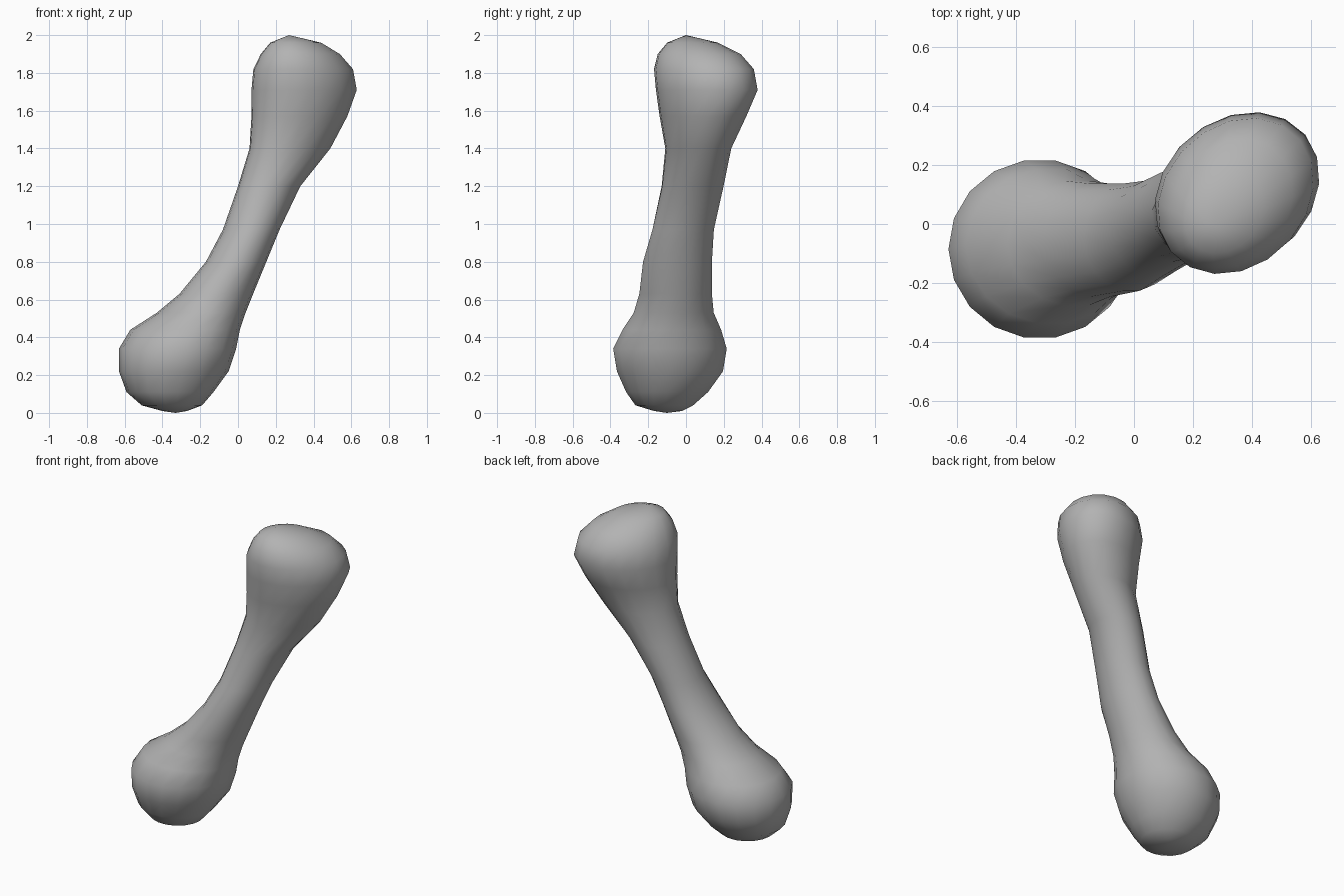
import bpy
import bmesh
import math

SIDES = 18

# Cross-sections from bottom to top: height, x range, y range, diagonal skew
SECTIONS = [
    (0.01, -0.40, -0.27, -0.17, -0.02, 0),
    (0.04, -0.51, -0.19, -0.27, 0.04, 0),
    (0.11, -0.59, -0.13, -0.32, 0.12, 0),
    (0.22, -0.63, -0.05, -0.37, 0.20, 0),
    (0.34, -0.63, -0.01, -0.39, 0.22, 0),
    (0.44, -0.57, 0.01, -0.34, 0.19, 0),
    (0.53, -0.43, 0.04, -0.28, 0.15, 0),
    (0.63, -0.31, 0.08, -0.25, 0.14, 0),
    (0.80, -0.17, 0.15, -0.23, 0.14, 0),
    (0.97, -0.08, 0.22, -0.18, 0.15, 0),
    (1.20, 0.00, 0.33, -0.13, 0.20, 0.1),
    (1.40, 0.06, 0.49, -0.11, 0.24, 0.2),
    (1.57, 0.07, 0.58, -0.14, 0.32, 0.2),
    (1.71, 0.07, 0.63, -0.16, 0.38, 0.2),
    (1.82, 0.08, 0.61, -0.17, 0.36, 0.2),
    (1.90, 0.12, 0.54, -0.15, 0.29, 0.2),
    (1.96, 0.17, 0.44, -0.10, 0.17, 0.2),
]


def remove_default_cube():
    cube = bpy.data.objects.get("Cube")
    if cube:
        bpy.data.objects.remove(cube, do_unlink=True)


def make_material(name, colour):
    material = bpy.data.materials.new(name)
    material.use_nodes = True
    material.diffuse_color = colour
    shader = material.node_tree.nodes["Principled BSDF"]
    shader.inputs["Base Color"].default_value = colour
    shader.inputs["Roughness"].default_value = 0.8
    return material


def add_ring(bm, height, x_min, x_max, y_min, y_max, skew):
    """Add one skewed oval cross-section that fills the given ranges."""
    centre_x, centre_y = (x_min + x_max) / 2, (y_min + y_max) / 2
    radius_x, radius_y = (x_max - x_min) / 2, (y_max - y_min) / 2
    ring = []
    for side in range(SIDES):
        angle = math.tau * side / SIDES
        x = centre_x + radius_x * math.cos(angle - skew / 2)
        y = centre_y + radius_y * math.sin(angle + skew / 2)
        ring.append(bm.verts.new((x, y, height)))
    return ring


def bridge(bm, lower, upper):
    """Join two neighbouring rings with a band of quads."""
    for side in range(SIDES):
        following = (side + 1) % SIDES
        bm.faces.new((lower[side], lower[following],
                      upper[following], upper[side]))


def cap(bm, ring, tip):
    """Close an end with a fan around its tip."""
    point = bm.verts.new(tip)
    for side in range(SIDES):
        bm.faces.new((ring[side], ring[(side + 1) % SIDES], point))


def build_bone(material):
    bm = bmesh.new()
    rings = [add_ring(bm, *section) for section in SECTIONS]
    for lower, upper in zip(rings, rings[1:]):
        bridge(bm, lower, upper)

    # Rounded knob ends
    cap(bm, rings[0], (-0.33, -0.10, 0))
    cap(bm, rings[-1], (0.27, 0.0, 2))
    bmesh.ops.recalc_face_normals(bm, faces=bm.faces[:])

    mesh = bpy.data.meshes.new("bone")
    bm.to_mesh(mesh)
    bm.free()
    mesh.materials.append(material)
    bone = bpy.data.objects.new("bone", mesh)
    bpy.context.collection.objects.link(bone)
    return bone


def shade_smoothly(item):
    bpy.ops.object.select_all(action="DESELECT")
    item.select_set(True)
    bpy.context.view_layer.objects.active = item
    bpy.ops.object.shade_smooth_by_angle(angle=math.radians(40))


remove_default_cube()
grey = make_material("bone grey", (0.45, 0.45, 0.45, 1))
shade_smoothly(build_bone(grey))
